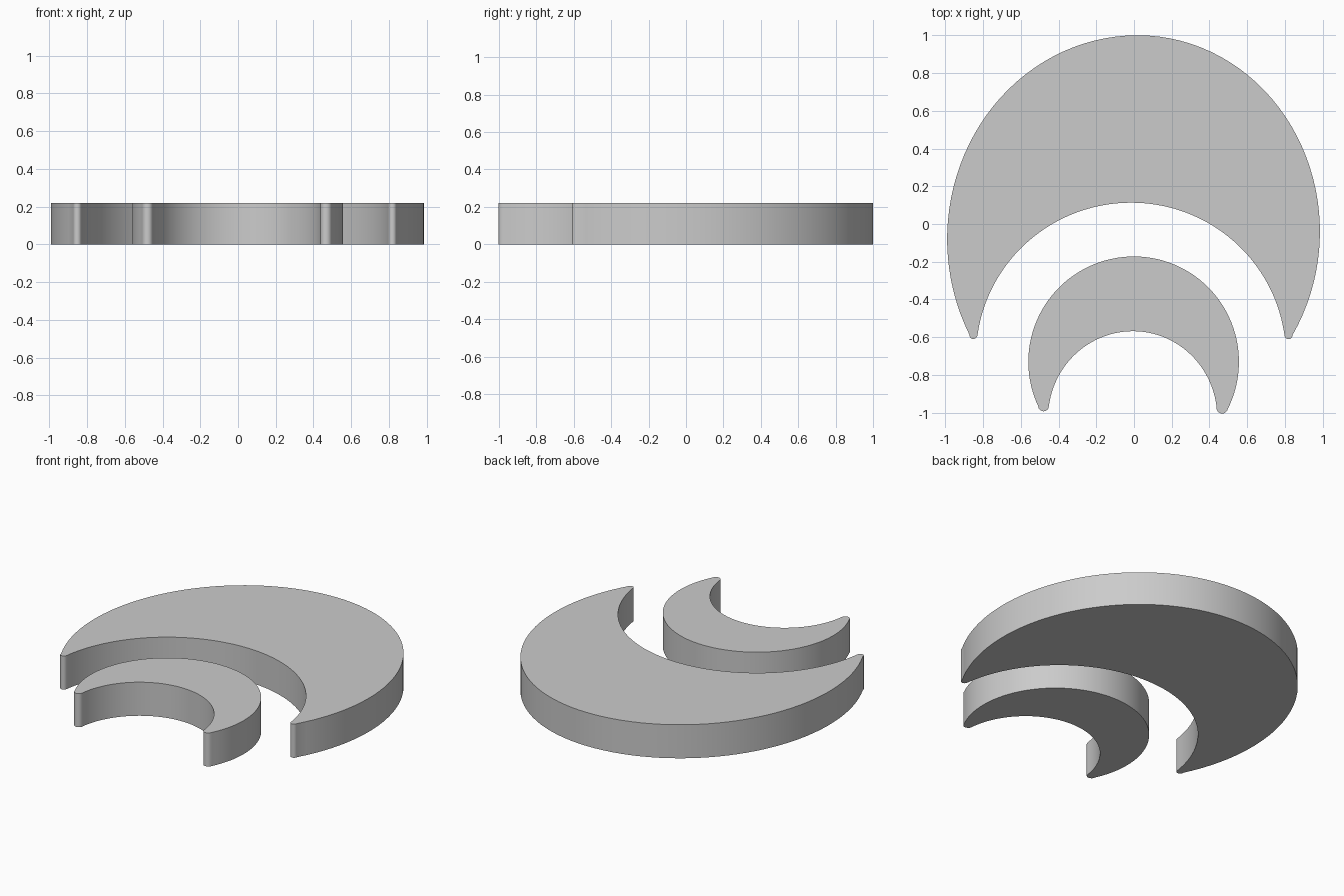
import bpy, bmesh, math
from mathutils import Vector

if "Cube" in bpy.data.objects:
    bpy.data.objects.remove(bpy.data.objects["Cube"])

HEIGHT = 0.22


def half_arc(cx, cy, rx, ry, y_end, side, n=36):
    """Elliptic arc from the height y_end up to the crown; side is -1 left, 1 right."""
    start = math.asin((y_end - cy) / ry)
    pts = []
    for i in range(n + 1):
        a = start + (math.pi / 2 - start) * i / n
        pts.append(Vector((cx + side * rx * math.cos(a), cy + ry * math.sin(a))))
    return pts


def round_tip(p, q, n=8):
    """Semicircle joining p to q, bulging to the left of travel, without its ends."""
    mid, half = (p + q) / 2, (q - p) / 2
    out = Vector((-half.y, half.x))
    return [mid - half * math.cos(math.pi * i / n) + out * math.sin(math.pi * i / n)
            for i in range(1, n)]


def crescent(name, outer_left, outer_right, inner_left, inner_right):
    # outline: outer edge, right tip, inner edge, left tip
    outer = half_arc(*outer_left, -1) + half_arc(*outer_right, 1)[-2::-1]
    inner = half_arc(*inner_right, 1) + half_arc(*inner_left, -1)[-2::-1]
    outline = (outer + round_tip(outer[-1], inner[0])
               + inner + round_tip(inner[-1], outer[0]))

    # extrude into a flat slab
    bm = bmesh.new()
    face = bm.faces.new([bm.verts.new((p.x, p.y, 0)) for p in outline])
    ext = bmesh.ops.extrude_face_region(bm, geom=[face], use_keep_orig=True)
    top = [g for g in ext["geom"] if isinstance(g, bmesh.types.BMVert)]
    bmesh.ops.translate(bm, verts=top, vec=(0, 0, HEIGHT))
    bmesh.ops.recalc_face_normals(bm, faces=bm.faces)
    mesh = bpy.data.meshes.new(name)
    bm.to_mesh(mesh)
    bm.free()
    obj = bpy.data.objects.new(name, mesh)
    bpy.context.collection.objects.link(obj)

    bpy.ops.object.select_all(action='DESELECT')
    obj.select_set(True)
    bpy.context.view_layer.objects.active = obj
    bpy.ops.object.shade_smooth_by_angle(angle=math.radians(40))
    return obj


# each edge half: centre x, centre y, radius x, radius y, end height
crescent("large_crescent",
         (0.02, -0.08, 1.01, 1.08, -0.585), (0.02, -0.04, 0.965, 1.04, -0.588),
         (-0.015, -0.70, 0.822, 0.813, -0.59), (-0.015, -0.70, 0.82, 0.813, -0.59))
crescent("small_crescent",
         (0.0, -0.73, 0.56, 0.558, -0.965), (0.0, -0.73, 0.556, 0.558, -0.98),
         (-0.005, -1.025, 0.45, 0.457, -0.963), (-0.005, -1.025, 0.446, 0.457, -0.968))
